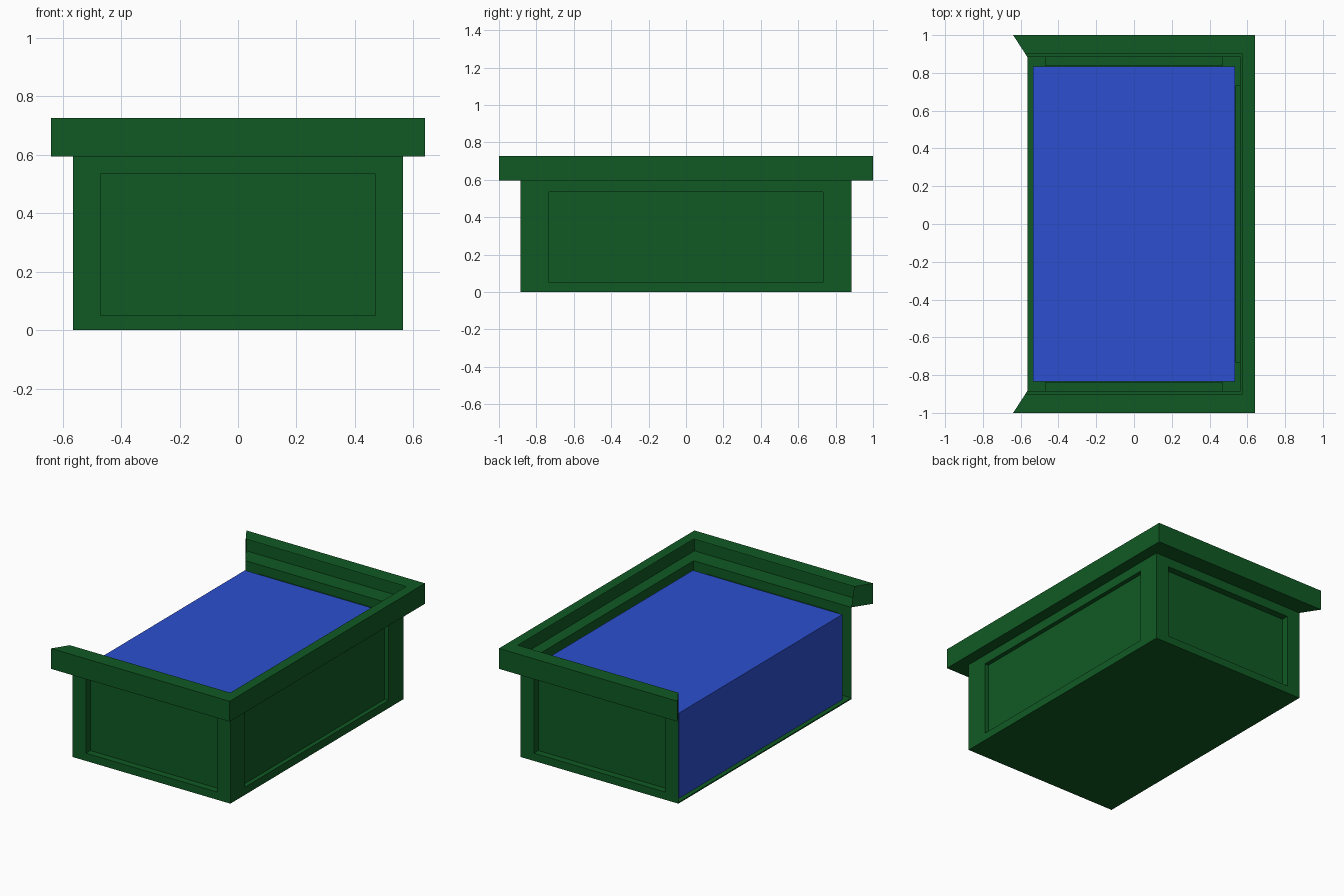
import bpy
from mathutils import Vector

cube = bpy.data.objects.get("Cube")
if cube:
    bpy.data.objects.remove(cube, do_unlink=True)


def material(name, color):
    mat = bpy.data.materials.new(name)
    mat.use_nodes = True
    mat.diffuse_color = color
    mat.node_tree.nodes["Principled BSDF"].inputs["Base Color"].default_value = color
    return mat


green = material("dark green", (0.005, 0.102, 0.017, 1))
blue = material("bright blue", (0.026, 0.08, 0.63, 1))

W, D, WALL_TOP = 0.565, 0.885, 0.595   # half width, half depth, wall height


def build(name, verts, faces, mat):
    mesh = bpy.data.meshes.new(name)
    mesh.from_pydata([tuple(v) for v in verts], [], faces)
    mesh.materials.append(mat)
    obj = bpy.data.objects.new(name, mesh)
    bpy.context.collection.objects.link(obj)
    return obj


def box(name, half_x, half_y, z0, z1, mat):
    bpy.ops.mesh.primitive_cube_add(size=1, location=(0, 0, (z0 + z1) / 2))
    obj = bpy.context.object
    obj.name = name
    obj.scale = (2 * half_x, 2 * half_y, z1 - z0)
    obj.data.materials.append(mat)


def panelled_wall(name, start, end, margin, depth):
    """Thin wall whose centre panel is pushed inwards."""
    a, b = Vector((*start, 0)), Vector((*end, 0))
    along = (b - a).normalized()
    up = Vector((0, 0, 1))
    inward = up.cross(along)

    def ring(side, low, high, push):
        l, r = a + along * side + inward * push, b - along * side + inward * push
        return [l + up * low, r + up * low, r + up * high, l + up * high]

    verts = (ring(0, 0, WALL_TOP, 0) + ring(margin, 0.05, 0.535, 0)
             + ring(margin, 0.05, 0.535, depth))
    faces = [(8, 9, 10, 11)]
    for r in (0, 4):
        for k in range(4):
            n = (k + 1) % 4
            faces.append((r + k, r + n, r + 4 + n, r + 4 + k))
    build(name, verts, faces, green)


# Floor and the three recessed walls, open on the right side
box("floor", W, D, 0, 0.008, green)
panelled_wall("front_wall", (-W, -D), (W, -D), 0.095, 0.045)
panelled_wall("left_wall", (W, -D), (W, D), 0.152, 0.028)
panelled_wall("back_wall", (W, D), (-W, D), 0.095, 0.045)

# Blue block filling the inside
box("inner_block", 0.535, 0.835, 0.008, 0.56, blue)

# Rim: a channel open to the inside, swept round three sides with mitred ends
profile = [(0.575, 0.9, 0.727), (0.64, 1.0, 0.727), (0.64, 1.0, WALL_TOP), (W, D, WALL_TOP)]
corners = [(-1, 1), (1, 1), (1, -1), (-1, -1)]
verts = [(sx * x, sy * y, z) for sx, sy in corners for x, y, z in profile]
faces = [(0, 1, 2, 3), (15, 14, 13, 12)]
for c in range(0, 12, 4):
    for j in range(c, c + 3):
        faces.append((j, j + 4, j + 5, j + 1))
build("rim", verts, faces, green)
